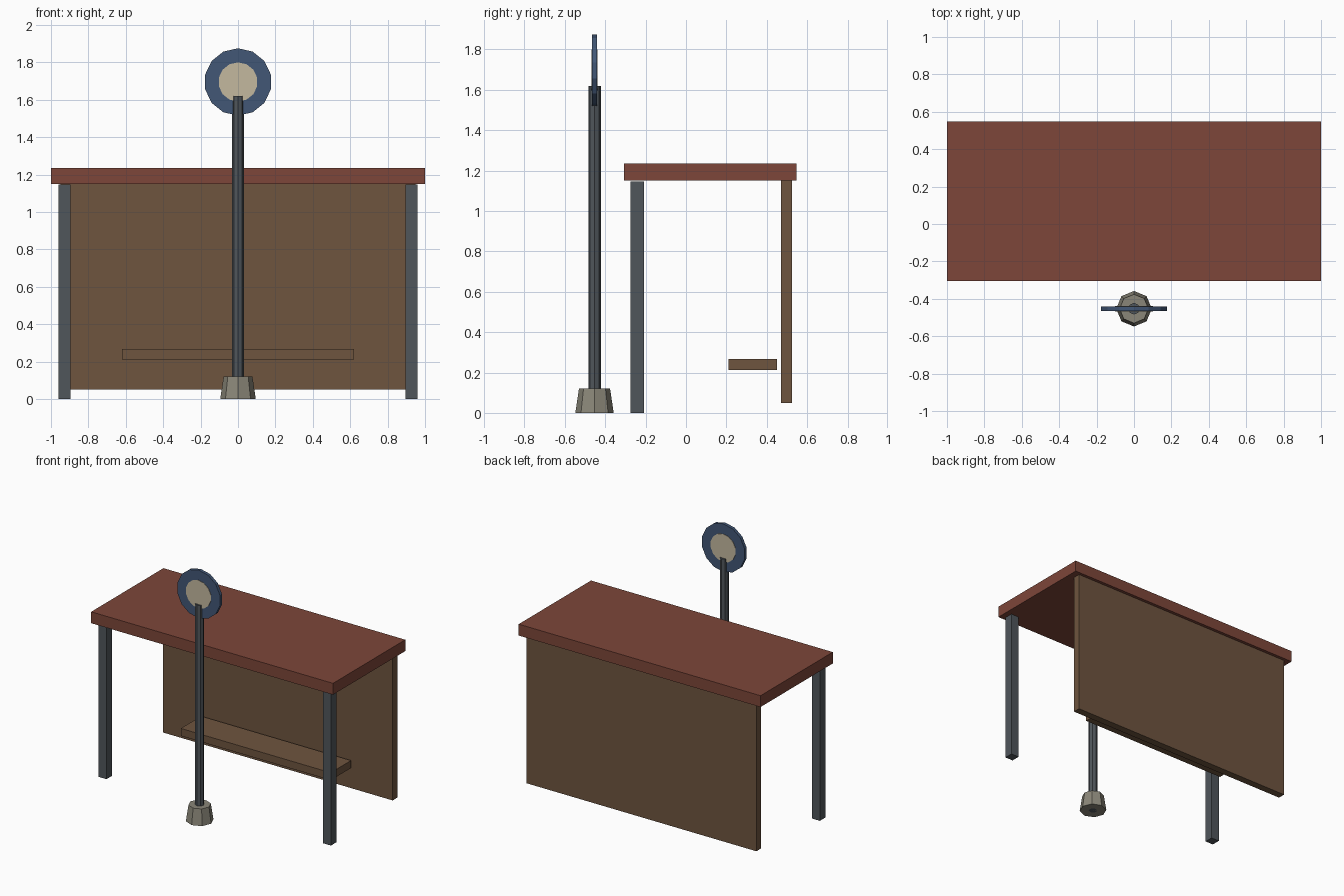
import bpy, bmesh, math
from mathutils import Matrix

if "Cube" in bpy.data.objects:
    bpy.data.objects.remove(bpy.data.objects["Cube"])


def material(name, rgb):
    m = bpy.data.materials.new(name)
    m.diffuse_color = (*rgb, 1.0)
    m.use_nodes = True
    m.node_tree.nodes["Principled BSDF"].inputs["Base Color"].default_value = m.diffuse_color
    return m


RED = material("roof red", (0.205, 0.061, 0.041))
WOOD = material("brown wood", (0.156, 0.089, 0.049))
STEEL = material("grey steel", (0.080, 0.093, 0.105))
STONE = material("concrete", (0.255, 0.240, 0.190))
BLUE = material("sign blue", (0.054, 0.095, 0.181))
CREAM = material("sign cream", (0.550, 0.480, 0.345))


def finish(name, bm, mat):
    bmesh.ops.recalc_face_normals(bm, faces=bm.faces)
    me = bpy.data.meshes.new(name)
    bm.to_mesh(me)
    bm.free()
    me.materials.append(mat)
    ob = bpy.data.objects.new(name, me)
    bpy.context.collection.objects.link(ob)
    return ob


def box(name, x, y, z, mat):
    """Box from (min, max) ranges on each axis."""
    bm = bmesh.new()
    bmesh.ops.create_cube(bm, size=1.0)
    for v in bm.verts:
        v.co = [r[0] + (c + 0.5) * (r[1] - r[0]) for r, c in zip((x, y, z), v.co)]
    return finish(name, bm, mat)


def prism(name, sides, r0, r1, depth, centre, mat, upright=True):
    """Flat-sided cylinder or taper, first corner on +y (or +z when facing front)."""
    bm = bmesh.new()
    rings = []
    for r, h in ((r0, -depth / 2), (r1, depth / 2)):
        rings.append([bm.verts.new((r * math.sin(a), r * math.cos(a), h))
                      for a in (2 * math.pi * i / sides for i in range(sides))])
        bm.faces.new(rings[-1])
    for i in range(sides):
        j = (i + 1) % sides
        bm.faces.new((rings[0][i], rings[0][j], rings[1][j], rings[1][i]))
    if not upright:
        bm.transform(Matrix.Rotation(math.pi / 2, 4, 'X'))
    bm.transform(Matrix.Translation(centre))
    return finish(name, bm, mat)


# Shelter
box("roof", (-1, 1), (-0.306, 0.548), (1.15, 1.235), RED)
box("back_panel", (-0.95, 0.95), (0.47, 0.525), (0.05, 1.15), WOOD)
box("bench", (-0.62, 0.62), (0.21, 0.45), (0.212, 0.268), WOOD)
for side, cx in (("left", -0.928), ("right", 0.928)):
    box(side + "_front_post", (cx - 0.033, cx + 0.033), (-0.275, -0.209), (0, 1.146), STEEL)

# Stop sign pole with round plate, face visible on both sides
Y = -0.453
prism("sign_base", 8, 0.095, 0.077, 0.12, (0, Y, 0.06), STONE)
prism("sign_pole", 8, 0.031, 0.031, 1.62, (0, Y, 0.81), STEEL)
prism("sign_rim", 14, 0.18, 0.18, 0.024, (0, Y, 1.695), BLUE, upright=False)
prism("sign_face", 14, 0.105, 0.105, 0.03, (0, Y, 1.695), CREAM, upright=False)
